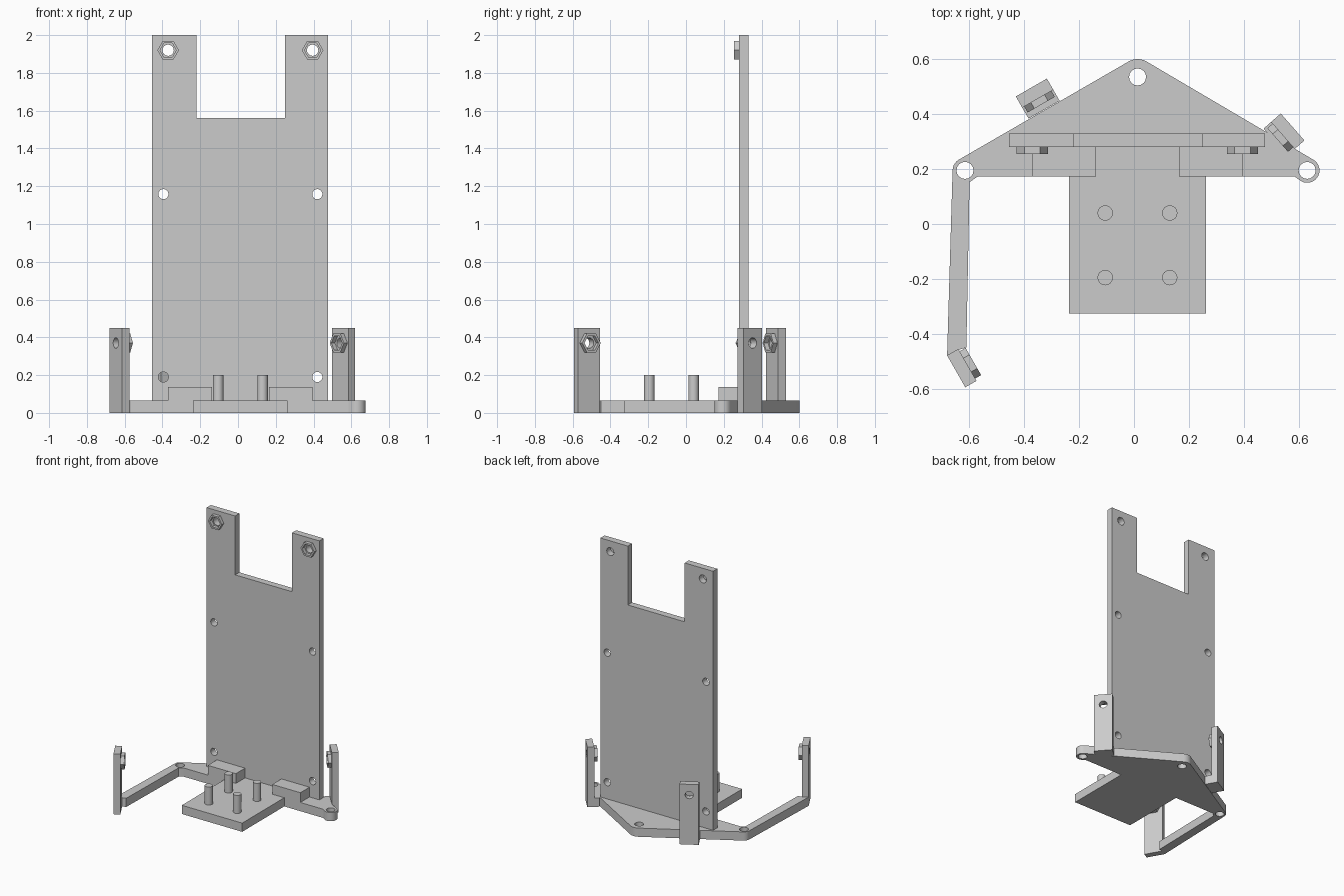
import bpy
from math import cos, sin, radians
from mathutils import Matrix, Vector

cube = bpy.data.objects.get("Cube")
if cube:
    bpy.data.objects.remove(cube, do_unlink=True)

GREY = (0.6, 0.6, 0.6, 1)
mat = bpy.data.materials.new("light grey plastic")
mat.use_nodes = True
mat.diffuse_color = GREY
mat.node_tree.nodes["Principled BSDF"].inputs["Base Color"].default_value = GREY


def arc(c, r, a0=0, a1=337.5, n=16):
    angles = [radians(a0 + (a1 - a0) * i / (n - 1)) for i in range(n)]
    return [(c[0] + r * cos(a), c[1] + r * sin(a)) for a in angles]


def hexagon(c, r):
    return arc(c, r, 0, 300, 6)


def rect(x0, x1, y0, y1):
    return [(x0, y0), (x1, y0), (x1, y1), (x0, y1)]


def slab(name, outlines, w0, w1, frame=Matrix()):
    """Extrude an outline (later outlines are holes) from w0 to w1 along the frame's z."""
    curve = bpy.data.curves.new(name, "CURVE")
    curve.dimensions = "2D"
    curve.fill_mode = "BOTH"
    curve.extrude = (w1 - w0) / 2
    for points in outlines:
        spline = curve.splines.new("POLY")
        spline.points.add(len(points) - 1)
        for p, (x, y) in zip(spline.points, points):
            p.co = (x, y, 0, 1)
        spline.use_cyclic_u = True
    temp = bpy.data.objects.new(name, curve)
    bpy.context.collection.objects.link(temp)
    graph = bpy.context.evaluated_depsgraph_get()
    mesh = bpy.data.meshes.new_from_object(temp.evaluated_get(graph))
    bpy.data.objects.remove(temp, do_unlink=True)
    mesh.transform(frame @ Matrix.Translation((0, 0, (w0 + w1) / 2)))
    mesh.materials.clear()
    mesh.materials.append(mat)
    obj = bpy.data.objects.new(name, mesh)
    bpy.context.collection.objects.link(obj)
    bpy.ops.object.select_all(action="DESELECT")
    obj.select_set(True)
    bpy.context.view_layer.objects.active = obj
    bpy.ops.object.shade_smooth_by_angle(angle=radians(30))
    return obj


def upright(a, b):
    """Frame standing on the line a-b: x along it, y up, z out of its face."""
    u = (Vector(b) - Vector(a)).normalized()
    m = Matrix(((u.x, 0, u.y), (u.y, 0, -u.x), (0, 1, 0))).to_4x4()
    return Matrix.Translation((*a, 0)) @ m


def nut_holder(name, c, w, frame):
    slab(name, [hexagon(c, 0.057), hexagon(c, 0.043)], w, w + 0.025, frame)


BASE = 0.065

# Triangular base with three rounded, drilled corners
right, back, left = (-0.615, 0.195), (0.013, 0.535), (0.63, 0.195)
outline = ([(0.585, 0.172)] + arc(left, 0.045, -117, 60) + arc(back, 0.065, 60, 120, 7)
           + arc(right, 0.045, 120, 297) + [(-0.57, 0.172)])
slab("base_plate", [outline] + [arc(c, 0.031) for c in (right, back, left)], 0, BASE)

# Front plate with four pegs
slab("front_plate", [rect(-0.237, 0.262, -0.325, 0.172)], 0, BASE)
for x in (-0.105, 0.13):
    for y in (-0.195, 0.04):
        slab("peg", [arc((x, y), 0.028)], BASE, 0.2)

# Blocks bracing the panel
for x in (-0.37, 0.163):
    slab("brace_block", [rect(x, x + 0.232, 0.172, 0.28)], BASE, 0.138)

# Notched upright panel with holes and nut holders
panel = upright((0, 0.33), (1, 0.33))
shape = [(-0.455, BASE), (0.477, BASE), (0.477, 2), (0.25, 2),
         (0.25, 1.56), (-0.22, 1.56), (-0.22, 2), (-0.455, 2)]
nuts = [(-0.37, 1.92), (0.395, 1.92)]
holes = [(x, z) for x in (-0.395, 0.42) for z in (0.19, 1.158)]
slab("back_panel", [shape] + [arc(c, 0.03) for c in nuts]
     + [arc(c, 0.027) for c in holes], 0, 0.05, panel)
for c in nuts:
    nut_holder("panel_nut_holder", c, 0.05, panel)

# Long arm reaching forward
slab("front_arm", [[(-0.66, 0.195), (-0.68, -0.478), (-0.637, -0.457), (-0.61, -0.45),
                    (-0.598, 0.158), (-0.64, 0.158), (-0.648, 0.195)]], 0, BASE)

# Three posts, each drilled and carrying a nut holder; foot is the depth of its floor
for name, a, b, foot in (("front", (-0.614, -0.594), (-0.68, -0.478), 0),
                         ("left", (0.534, 0.402), (0.62, 0.304), 0.083),
                         ("back", (-0.43, 0.464), (-0.317, 0.529), 0.093)):
    frame = upright(a, b)
    width = (Vector(b) - Vector(a)).length
    c = (width / 2, 0.37)
    slab(name + "_post", [rect(0, width, 0, 0.45), arc(c, 0.028)], 0, 0.047, frame)
    nut_holder(name + "_nut_holder", c, 0.047, frame)
    if foot:
        slab(name + "_post_foot", [rect(0, width, 0, BASE)], 0.047, foot, frame)
